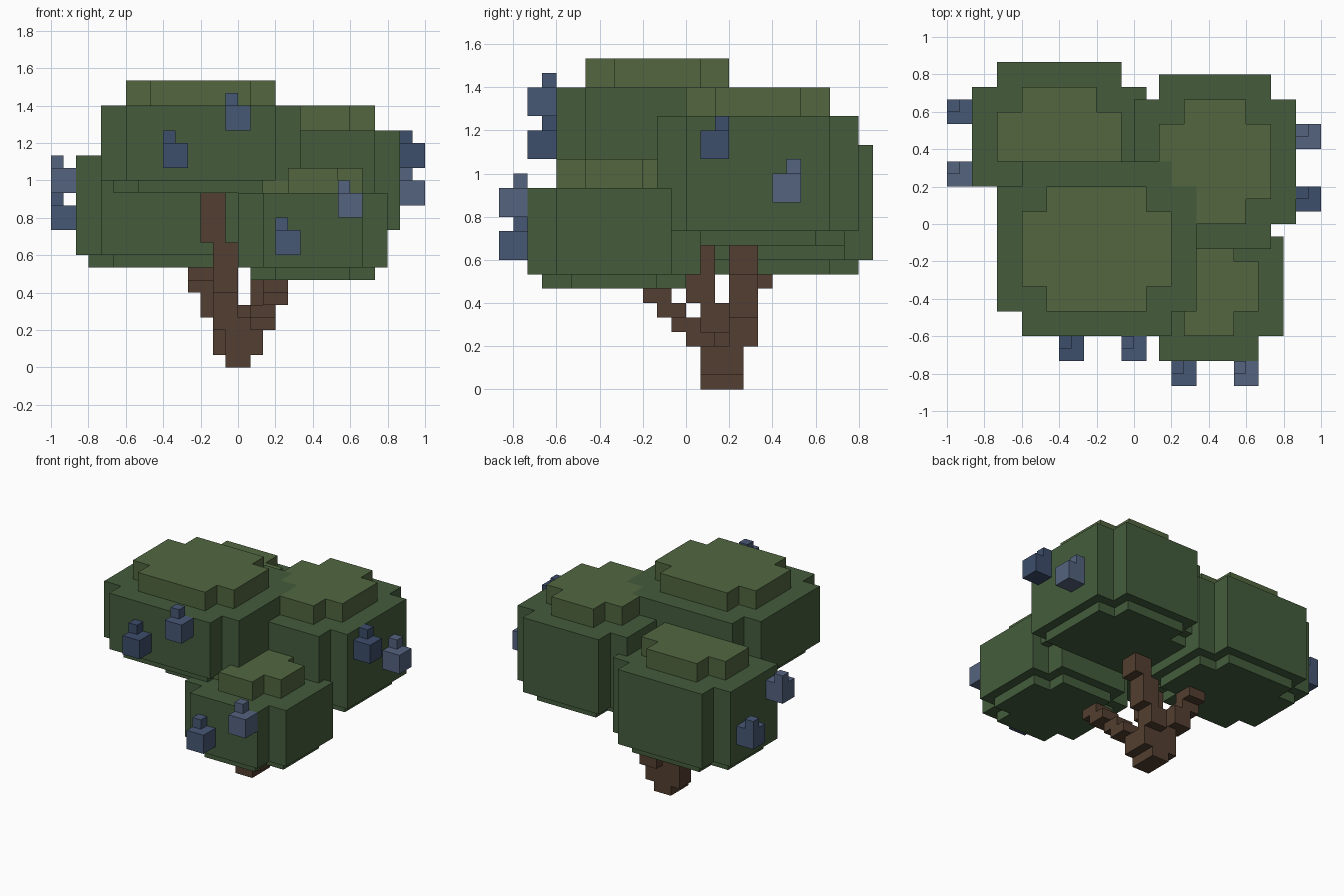
import bpy, bmesh, math
from mathutils import Vector

if "Cube" in bpy.data.objects:
    bpy.data.objects.remove(bpy.data.objects["Cube"])

U = 1 / 15  # size of one block


def material(name, rgb):
    m = bpy.data.materials.new(name)
    m.diffuse_color = (*[(c / 255) ** 2.2 for c in rgb], 1)
    m.use_nodes = True
    m.node_tree.nodes["Principled BSDF"].inputs["Base Color"].default_value = m.diffuse_color
    return m


LEAF = material("leaf", (70, 93, 63))
LEAF_TOP = material("leaf_top", (83, 102, 66))
BARK = material("bark", (84, 65, 52))
BLUES = [material("fruit_" + n, c) for n, c in
         (("dark", (62, 78, 106)), ("mid", (72, 88, 116)), ("light", (85, 99, 126)))]


def block_object(name, boxes, mats):
    """Outer skin of a union of whole-block boxes (x0, x1, y0, y1, z0, z1, material index)."""
    cells = {}
    for x0, x1, y0, y1, z0, z1, mi in boxes:
        for x in range(x0, x1):
            for y in range(y0, y1):
                for z in range(z0, z1):
                    cells[x, y, z] = mi
    bm = bmesh.new()
    verts = {}

    def vert(p):
        key = tuple(round(c) for c in p)
        if key not in verts:
            verts[key] = bm.verts.new(Vector(key) * U)
        return verts[key]

    for cell, mi in cells.items():
        for axis in range(3):
            for side in (0, 1):
                n = list(cell)
                n[axis] += 2 * side - 1
                if tuple(n) in cells:
                    continue
                a, b = Vector((0, 0, 0)), Vector((0, 0, 0))
                a[(axis + 1) % 3] = 1
                b[(axis + 2) % 3] = 1
                o = Vector(cell)
                o[axis] += side
                ring = [o, o + a, o + a + b, o + b]
                f = bm.faces.new([vert(p) for p in (ring if side else ring[::-1])])
                f.material_index = mi
    # merge the flat block faces into large ones
    bmesh.ops.dissolve_limit(bm, angle_limit=math.radians(1), verts=bm.verts[:],
                             edges=bm.edges[:], delimit={'MATERIAL'})
    me = bpy.data.meshes.new(name)
    bm.to_mesh(me)
    bm.free()
    for m in mats:
        me.materials.append(m)
    bpy.context.collection.objects.link(bpy.data.objects.new(name, me))


def cross(x0, x1, y0, y1, z0, z1, inset, mi):
    """Rectangle with 2-block notched corners, shrunk by inset."""
    x0, x1, y0, y1 = x0 + inset, x1 - inset, y0 + inset, y1 - inset
    return [(x0, x1, y0 + 2, y1 - 2, z0, z1, mi), (x0 + 2, x1 - 2, y0, y1, z0, z1, mi)]


# Leaf clumps: inset underside, body, lighter cap
for name, x0, x1, y0, y1, z0, z1 in (
        ("front_left", -11, 5, -9, 5, 15, 21),
        ("back_right", 0, 13, -2, 12, 11, 19),
        ("back_left", -13, 1, 1, 13, 9, 17),
        ("front_right", 0, 12, -11, 1, 8, 14)):
    r = (x0, x1, y0, y1)
    block_object("leaves_" + name,
                 cross(*r, z0 - 1, z0, 1, 0) + cross(*r, z0, z1, 0, 0)
                 + cross(*r, z1, z1 + 2, 2, 1), [LEAF, LEAF_TOP])

# Fruits: 2-block cube with a small stalk; minimum corner and shade
for i, (x, y, z, shade) in enumerate((
        (-6, -11, 16, 0), (-1, -11, 19, 1), (3, -13, 9, 1), (8, -13, 12, 2),
        (13, 1, 16, 0), (13, 6, 13, 2), (-15, 3, 14, 2), (-15, 8, 11, 1))):
    block_object(f"fruit_{i + 1}", [(x, x + 2, y, y + 2, z, z + 2, 0),
                                    (x, x + 1, y + 1, y + 2, z + 2, z + 3, 0)], [BLUES[shade]])

# Trunk: base plus four stepped 2x2 branches (x, y, z0, z1)
branches = (
    (-2, 1, 3, 6), (-2, 0, 6, 10), (-3, 0, 10, 14),                            # front left
    (0, 1, 1, 3), (1, 0, 3, 4), (1, -1, 4, 5), (2, -2, 5, 6), (2, -3, 6, 7),   # front right
    (-2, 2, 1, 4), (-3, 3, 4, 6), (-4, 3, 6, 7), (-4, 4, 7, 8),                # back left
    (0, 2, 1, 3), (0, 3, 3, 5), (1, 3, 5, 8), (2, 3, 8, 10))                   # back right
block_object("trunk", [(-1, 1, 1, 4, 0, 4, 0)]
             + [(x, x + 2, y, y + 2, a, b, 0) for x, y, a, b in branches], [BARK])
